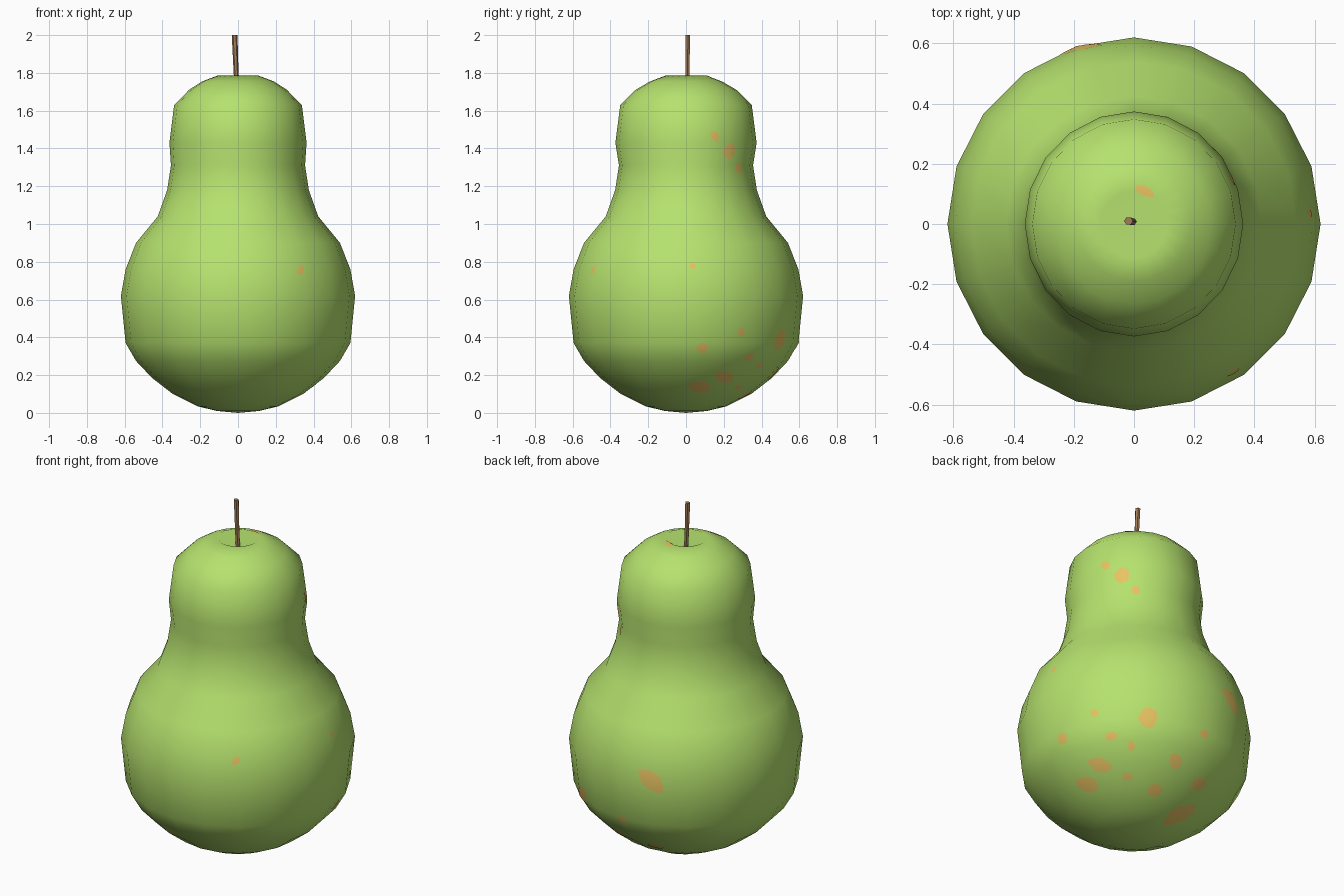
import bpy, bmesh, math, random
from mathutils import Vector
from mathutils.bvhtree import BVHTree
from mathutils.interpolate import poly_3d_calc

if "Cube" in bpy.data.objects:
    bpy.data.objects.remove(bpy.data.objects["Cube"])

random.seed(4)


def material(name, rgb):
    m = bpy.data.materials.new(name)
    m.diffuse_color = (*rgb, 1)
    m.use_nodes = True
    m.node_tree.nodes["Principled BSDF"].inputs["Base Color"].default_value = m.diffuse_color
    return m


green = material("pear green", (0.465, 0.76, 0.155))
amber = material("amber speckle", (0.82, 0.56, 0.125))
brown = material("stem brown", (0.36, 0.20, 0.095))


def finish(bm, name, mat, smooth=True):
    me = bpy.data.meshes.new(name)
    bm.to_mesh(me)
    bm.free()
    ob = bpy.data.objects.new(name, me)
    bpy.context.collection.objects.link(ob)
    me.materials.append(mat)
    for p in me.polygons:
        p.use_smooth = smooth
    return ob


def skin(bm, rings):
    """Bridge consecutive rings of vertices with quads."""
    for a, b in zip(rings, rings[1:]):
        n = len(a)
        for i in range(n):
            bm.faces.new((a[i], a[(i + 1) % n], b[(i + 1) % n], b[i]))


def cap(bm, ring, point):
    c = bm.verts.new(point)
    for i in range(len(ring)):
        bm.faces.new((c, ring[i], ring[(i + 1) % len(ring)]))


# Body: 20-sided lathe with a shallow dimple, neck slightly deeper than wide
profile = [(.11, .01), (.215, .035), (.345, .10), (.455, .185), (.54, .275), (.595, .37), (.62, .62),
           (.595, .76), (.54, .90), (.425, 1.04), (.375, 1.18), (.355, 1.31), (.363, 1.43),
           (.338, 1.63), (.257, 1.712), (.19, 1.755), (.11, 1.785)]
SIDES = 20
bm = bmesh.new()
rings = [[bm.verts.new((r * math.cos(i * math.tau / SIDES),
                        r * math.sin(i * math.tau / SIDES) * (1.03 if 1.35 < z < 1.73 else 1), z))
          for i in range(SIDES)] for r, z in profile]
skin(bm, rings)
cap(bm, rings[0], (0, 0, 0))
cap(bm, rings[-1], (0, 0, 1.727))
bmesh.ops.recalc_face_normals(bm, faces=bm.faces)
body = finish(bm, "pear_body", green).data
tree = BVHTree.FromPolygons([v.co for v in body.vertices], [p.vertices[:] for p in body.polygons])

# Stem: thin, slightly leaning six-sided rod
bm = bmesh.new()
path = [(-.003, .008, 1.70), (-.010, .008, 1.80), (-.018, .01, 2.0)]
rings = [[bm.verts.new((x + rad * math.cos(i * math.tau / 6), y + .9 * rad * math.sin(i * math.tau / 6), z))
          for i in range(6)] for (x, y, z), rad in zip(path, (.014, .013, .015))]
skin(bm, rings)
cap(bm, rings[0], path[0])
cap(bm, rings[-1], path[-1])
bmesh.ops.recalc_face_normals(bm, faces=bm.faces)
finish(bm, "stem", brown, smooth=False)

# Speckles: thin patches projected on the skin along a viewing direction.
# Each entry: across, up, half width, half height, tilt in degrees
groups = [
    ((49, -29), [(-.143, 1.440, .023, .025, 0), (-.058, 1.385, .040, .040, 0), (.016, 1.306, .023, .023, 0),
                 (-.20, .647, .022, .022, 0), (.085, .617, .05, .058, -20), (-.37, .514, .025, .033, 0),
                 (-.111, .520, .033, .025, 0), (-.005, .469, .020, .028, 0), (.38, .53, .023, .026, 0),
                 (-.175, .373, .065, .038, -15), (-.243, .271, .058, .040, -20), (-.026, .308, .03, .021, 0),
                 (.228, .387, .033, .045, 0), (.116, .234, .038, .034, 0), (.344, .268, .042, .032, 20),
                 (.243, .110, .10, .036, 28)]),
    ((125, 25), [(-.185, .330, .082, .045, -40)]),
    ((-90, 0), [(.33, .757, .018, .025, -30)]),
    ((0, 0), [(.035, .778, .017, .017, 0)]),
    ((-90, 90), [(.035, .110, .034, .017, -25)]),
]
normals = []


def patch(bm, view, spot):
    az, el = map(math.radians, view)
    u, s, w, h, tilt = spot
    toward = Vector((math.cos(el) * math.cos(az), math.cos(el) * math.sin(az), math.sin(el)))
    right = Vector((-math.sin(az), math.cos(az), 0))
    up = toward.cross(right)
    t = math.radians(tilt)
    n = 14
    wobble = [random.uniform(.86, 1.1) for _ in range(n)]

    def project(a, b):
        x = u + a * math.cos(t) - b * math.sin(t)
        y = s + a * math.sin(t) + b * math.cos(t)
        hit, normal, face, _ = tree.ray_cast(right * x + up * y + toward * 5, -toward)
        # borrow the smooth shading of the skin below
        corners = [body.vertices[i] for i in body.polygons[face].vertices]
        weights = poly_3d_calc([c.co for c in corners], hit)
        soft = sum((c.normal * k for c, k in zip(corners, weights)), Vector()).normalized()
        normals.append(soft)
        return bm.verts.new(hit + soft * .0018)

    rings = [[project(f * k * w * math.cos(i * math.tau / n), f * k * h * math.sin(i * math.tau / n))
              for i, k in enumerate(wobble)] for f in (1, .8, .6, .4, .2)]
    skin(bm, rings)
    bm.faces.new(rings[-1])


bm = bmesh.new()
for view, spots in groups:
    for spot in spots:
        patch(bm, view, spot)
bmesh.ops.triangulate(bm, faces=bm.faces)
speckles = finish(bm, "skin_speckles", amber)
speckles.data.normals_split_custom_set_from_vertices(normals)
